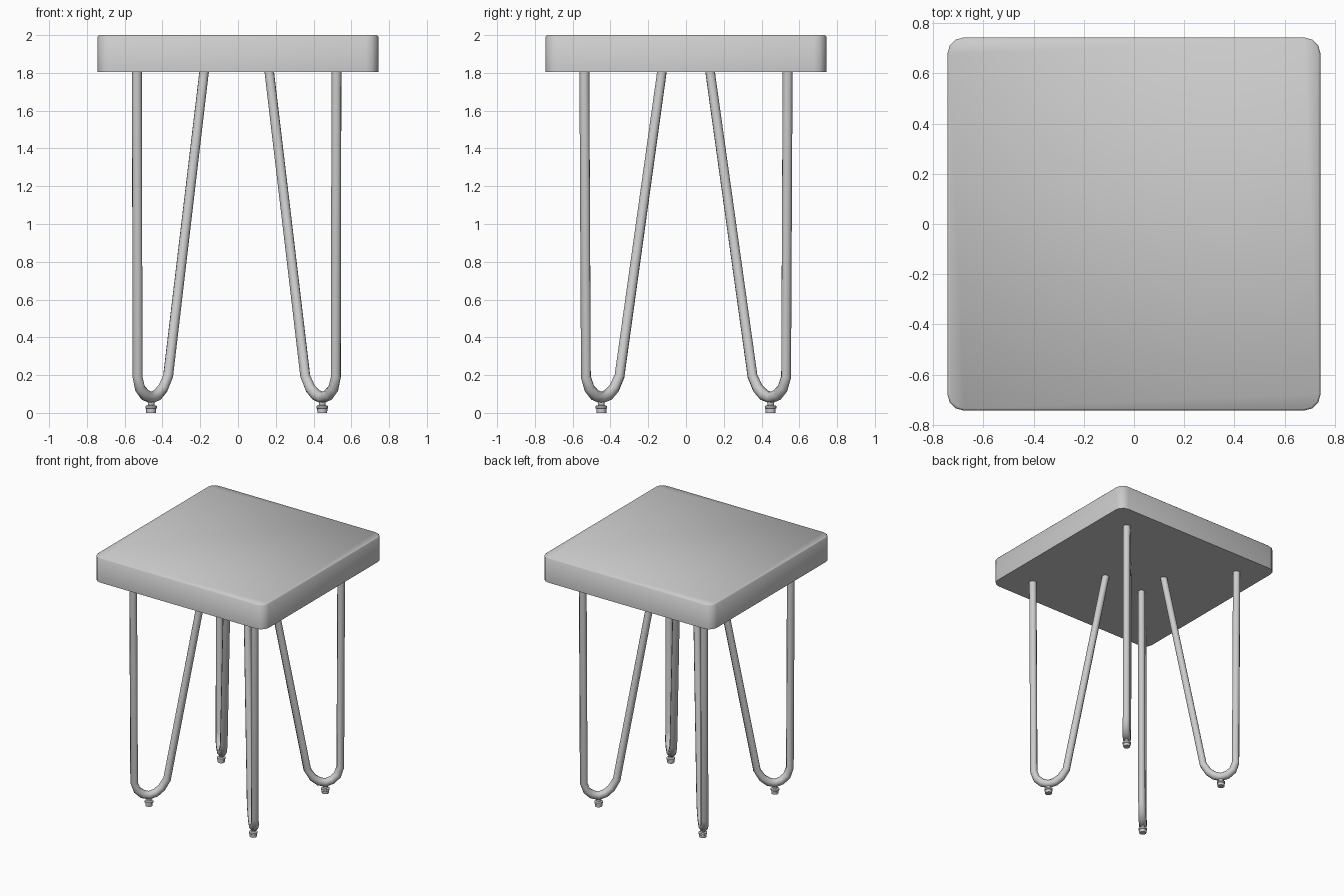
import bpy, bmesh
from math import radians

cube = bpy.data.objects.get("Cube")
if cube:
    bpy.data.objects.remove(cube, do_unlink=True)


def material(name, grey):
    mat = bpy.data.materials.new(name)
    mat.use_nodes = True
    colour = (grey, grey, grey, 1)
    mat.diffuse_color = colour
    mat.node_tree.nodes["Principled BSDF"].inputs["Base Color"].default_value = colour
    return mat


GREY = material("plain grey", 0.6)


def activate(obj):
    bpy.ops.object.select_all(action="DESELECT")
    obj.select_set(True)
    bpy.context.view_layer.objects.active = obj


def mesh_object(name, bm):
    mesh = bpy.data.meshes.new(name)
    bm.to_mesh(mesh)
    bm.free()
    obj = bpy.data.objects.new(name, mesh)
    bpy.context.collection.objects.link(obj)
    mesh.materials.append(GREY)
    return obj


# Seat: square slab with rounded corners and a softened upper rim
bm = bmesh.new()
bmesh.ops.create_cube(bm, size=1)
for v in bm.verts:
    v.co.x *= 1.485
    v.co.y *= 1.485
    v.co.z = v.co.z * 0.195 + 1.9025
uprights = [e for e in bm.edges if abs(e.verts[0].co.z - e.verts[1].co.z) > 0.1]
bmesh.ops.bevel(bm, geom=uprights, offset=0.065, segments=3, profile=0.5, affect="EDGES")
top = max(v.co.z for v in bm.verts)
rim = [e for e in bm.edges if all(v.co.z > top - 0.001 for v in e.verts)]
bmesh.ops.bevel(bm, geom=rim, offset=0.008, segments=1, affect="EDGES")
seat = mesh_object("seat", bm)
activate(seat)
bpy.ops.object.shade_smooth_by_angle(angle=radians(50))

# Hairpin path on a diagonal: x, y, z, thickness factor
PATH = [
    (0.528, 0.538, 1.81, 1.0), (0.525, 0.53, 0.19, 1.0),
    (0.512, 0.512, 0.13, 1.05), (0.485, 0.483, 0.095, 1.1),
    (0.453, 0.448, 0.08, 1.1), (0.42, 0.412, 0.095, 1.1),
    (0.39, 0.38, 0.13, 1.05), (0.363, 0.352, 0.195, 1.0),
    (0.172, 0.127, 1.81, 0.95),
]
SHIFT_X = -0.007


def hairpin(name, sx, sy):
    curve = bpy.data.curves.new(name, "CURVE")
    curve.dimensions = "3D"
    curve.bevel_depth = 0.028
    curve.bevel_resolution = 2
    spline = curve.splines.new("POLY")
    spline.points.add(len(PATH) - 1)
    for point, (x, y, z, thick) in zip(spline.points, PATH):
        point.co = (x * sx + SHIFT_X, y * sy, z, 1)
        point.radius = thick
    curve.materials.append(GREY)
    obj = bpy.data.objects.new(name, curve)
    bpy.context.collection.objects.link(obj)
    activate(obj)
    bpy.ops.object.convert(target="MESH")
    bpy.ops.object.shade_smooth_by_angle(angle=radians(60))


# Foot profile from the floor up: radius, height
FOOT = [(0.026, 0.0), (0.027, 0.022), (0.031, 0.025), (0.031, 0.037),
        (0.017, 0.041), (0.017, 0.07)]


def foot(name, sx, sy):
    bm = bmesh.new()
    sides = 12
    below = None
    for radius, z in FOOT:
        ring = bmesh.ops.create_circle(bm, segments=sides, radius=radius)["verts"]
        for v in ring:
            v.co.x += 0.453 * sx + SHIFT_X
            v.co.y += 0.448 * sy
            v.co.z = z
        if below:
            for i in range(sides):
                j = (i + 1) % sides
                bm.faces.new((below[i], below[j], ring[j], ring[i]))
        else:
            bm.faces.new(ring)
        below = ring
    bmesh.ops.recalc_face_normals(bm, faces=bm.faces)
    activate(mesh_object(name, bm))
    bpy.ops.object.shade_smooth_by_angle(angle=radians(40))


# Four legs with their feet
for sx, side in ((1, "left"), (-1, "right")):
    for sy, end in ((-1, "front"), (1, "back")):
        hairpin(f"{end}_{side}_leg", sx, sy)
        foot(f"{end}_{side}_foot", sx, sy)
